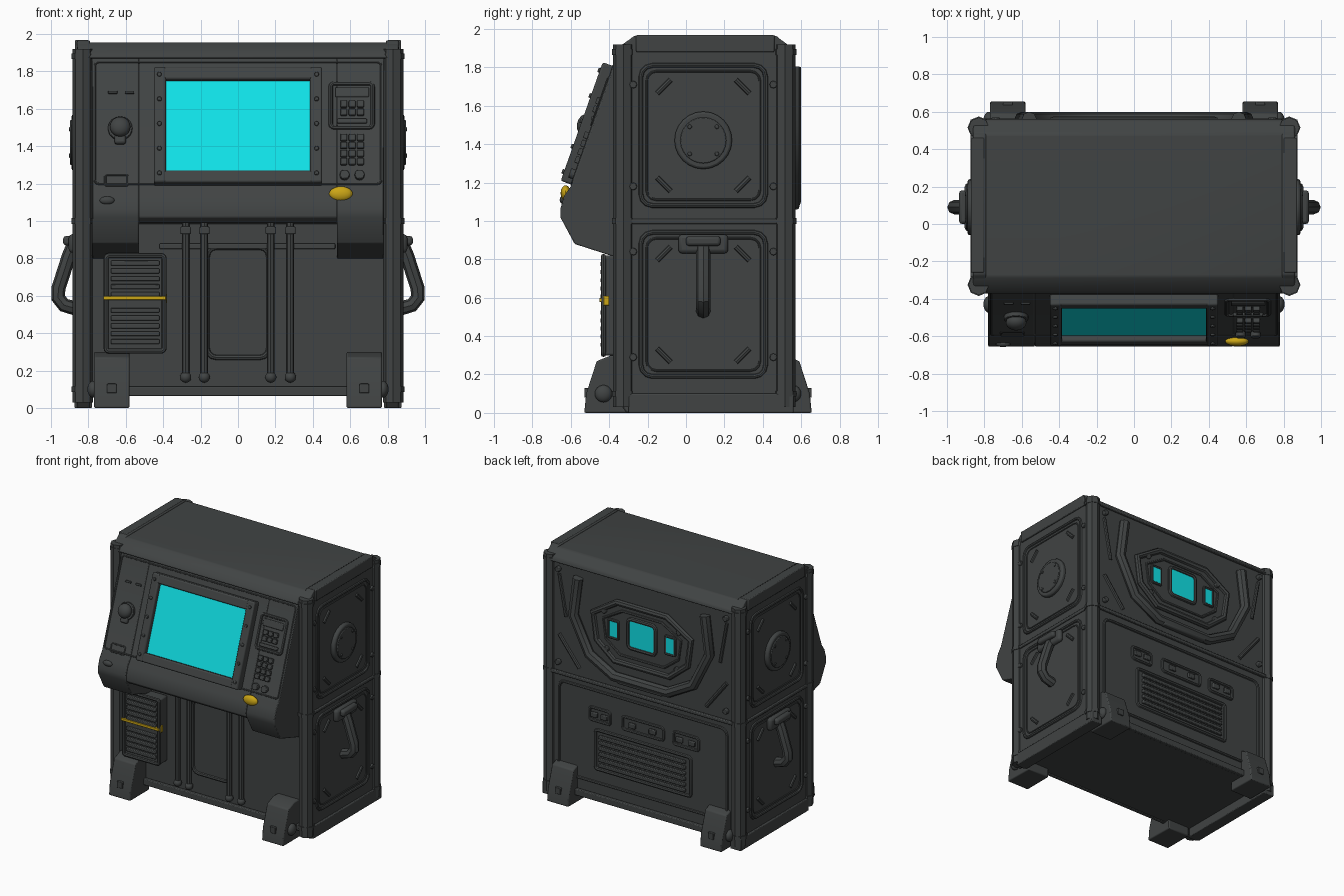
import bpy, bmesh, math
from mathutils import Matrix, Vector

if "Cube" in bpy.data.objects:
    bpy.data.objects.remove(bpy.data.objects["Cube"], do_unlink=True)


def material(name, rgb):
    m = bpy.data.materials.new(name)
    m.use_nodes = True
    m.diffuse_color = (*rgb, 1)
    m.node_tree.nodes["Principled BSDF"].inputs["Base Color"].default_value = (*rgb, 1)
    return m


GREY = material("dark grey metal", (0.052, 0.057, 0.057))
CYAN = material("cyan screen", (0.005, 0.76, 0.80))
YELLOW = material("warning yellow", (0.60, 0.38, 0.008))
made = []


def plane(origin, u, v=(0, 0, 1)):
    """Local frame: u across, v up, w out of the surface."""
    u, v = Vector(u).normalized(), Vector(v).normalized()
    m = Matrix((u, v, u.cross(v))).transposed().to_4x4()
    m.translation = origin
    return m


SECTION = plane((0, 0, 0), (0, 1, 0))
FRONT = plane((0, -0.33, 0), (1, 0, 0))
BACK = plane((0, 0.54, 0), (-1, 0, 0))
SLOPE = plane((0, -0.486, 1.5), (1, 0, 0), (0, 0.334, 0.943))
SIDES = {"left": plane((0.86, 0.09, 0), (0, 1, 0)),
         "right": plane((-0.86, 0.09, 0), (0, -1, 0))}


def finish(name, mesh, frame, mat, bevel=0):
    mesh.materials.clear()
    mesh.materials.append(mat)
    ob = bpy.data.objects.new(name, mesh)
    bpy.context.collection.objects.link(ob)
    ob.matrix_world = frame
    if bevel:
        b = ob.modifiers.new("Bevel", "BEVEL")
        b.width, b.segments = bevel, 2
    made.append(ob)
    return ob


def poly(name, frame, pts, w0, w1, mat=GREY, bevel=0.0):
    """Flat outline in u, v extruded from w0 to w1."""
    bm = bmesh.new()
    face = bm.faces.new([bm.verts.new((u, v, w0)) for u, v in pts])
    out = bmesh.ops.extrude_face_region(bm, geom=[face])["geom"]
    bmesh.ops.translate(bm, vec=(0, 0, w1 - w0),
                        verts=[g for g in out if isinstance(g, bmesh.types.BMVert)])
    bmesh.ops.recalc_face_normals(bm, faces=bm.faces)
    me = bpy.data.meshes.new(name)
    bm.to_mesh(me)
    bm.free()
    return finish(name, me, frame, mat, bevel)


def box(name, frame, u, v, w, mat=GREY, bevel=0.006):
    pts = [(u[0], v[0]), (u[1], v[0]), (u[1], v[1]), (u[0], v[1])]
    return poly(name, frame, pts, *w, mat, bevel)


def disc(name, frame, u, v, r, w0, w1, mat=GREY, n=24, bevel=0.004):
    pts = [(u + r * math.cos(math.tau * i / n), v + r * math.sin(math.tau * i / n)) for i in range(n)]
    return poly(name, frame, pts, w0, w1, mat, bevel)


def ball(name, frame, centre, radii, mat=GREY):
    bm = bmesh.new()
    bmesh.ops.create_uvsphere(bm, u_segments=20, v_segments=12, radius=1)
    bmesh.ops.transform(bm, verts=bm.verts,
                        matrix=Matrix.Translation(centre) @ Matrix.Diagonal((*radii, 1)))
    me = bpy.data.meshes.new(name)
    bm.to_mesh(me)
    bm.free()
    return finish(name, me, frame, mat)


def tube(name, frame, pts, r, closed=False, mat=GREY):
    cu = bpy.data.curves.new(name, "CURVE")
    cu.dimensions, cu.bevel_depth, cu.bevel_resolution, cu.use_fill_caps = "3D", r, 2, True
    sp = cu.splines.new("POLY")
    sp.points.add(len(pts) - 1)
    for p, co in zip(sp.points, pts):
        p.co = (*co, 1)
    sp.use_cyclic_u = closed
    tmp = bpy.data.objects.new(name, cu)
    me = bpy.data.meshes.new_from_object(tmp)
    bpy.data.objects.remove(tmp)
    return finish(name, me, frame, mat)


def ring(name, frame, u, v, corner, r, w=0.0):
    """Raised rounded-rectangle moulding."""
    pts = []
    for k, (cu, cv) in enumerate([(u[1], v[1]), (u[0], v[1]), (u[0], v[0]), (u[1], v[0])]):
        cu += corner if cu == u[0] else -corner
        cv += corner if cv == v[0] else -corner
        for j in range(4):
            a = math.pi / 2 * (k + j / 3)
            pts.append((cu + corner * math.cos(a), cv + corner * math.sin(a), w))
    return tube(name, frame, pts, r, True)


# Cabinet shell
box("cabinet_core", SECTION, (-0.33, 0.54), (0.07, 1.9), (-0.82, 0.82), bevel=0)
roof = [(-0.375, 1.87), (-0.36, 1.9), (-0.28, 1.955), (0.48, 1.955), (0.555, 1.9), (0.565, 1.87)]
poly("roof_cover", SECTION, roof, -0.86, 0.86, bevel=0.01)
end = [(-0.31, 0), (0.47, 0), (0.55, 0.07), (0.55, 1.89), (0.47, 1.965),
       (-0.27, 1.965), (-0.36, 1.89), (-0.36, 0.07)]
for s, word in ((1, "left"), (-1, "right")):
    poly(word + "_end_panel", SECTION, end, s * 0.79, s * 0.86, bevel=0.008)
    box(word + "_bottom_rail", SECTION, (-0.3, 0.56), (0, 0.1), (s * 0.78, s * 0.875))
    box(word + "_top_rail", SECTION, (-0.26, 0.46), (1.88, 1.968), (s * 0.8, s * 0.872))
    box(word + "_seam_rail", SECTION, (-0.36, 0.55), (0.985, 1.01), (s * 0.8, s * 0.872))
    for y, where in ((-0.325, "front"), (0.515, "back")):
        part = f"{where}_{word}_"
        tube(part + "post", Matrix(), [(s * 0.83, y, 0.03), (s * 0.83, y, 1.92)], 0.055)
        for z in (0.1, 1.0, 1.88):
            tube(part + "post_collar", Matrix(), [(s * 0.83, y, z - 0.015), (s * 0.83, y, z + 0.015)], 0.06)
        # Corner feet
        d = -1 if where == "front" else 1
        base = -0.29 if d < 0 else 0.42
        foot = [(base, 0), (d * 0.655 + (0.125 if d < 0 else 0), 0)]
        tip = foot[1][0]
        foot += [(tip - d * 0.01, 0.1), (tip - d * 0.065, 0.27), (tip - d * 0.14, 0.3), (base, 0.3)]
        poly(part + "foot", SECTION, foot, s * 0.58, s * 0.77, bevel=0.008)
        ball(part + "foot_bolt", Matrix(), (s * 0.775, tip - d * 0.1, 0.1), (0.03, 0.045, 0.045))
        face = FRONT if d < 0 else BACK
        reach = abs(tip - face.translation.y)
        box(part + "foot_lug", face, (s * -d * 0.675 - 0.025, s * -d * 0.675 + 0.025), (0.08, 0.13),
            (reach - 0.04, reach), bevel=0.004)
for f, where in ((FRONT, "front"), (BACK, "back")):
    box(where + "_seam", f, (-0.8, 0.8), (0.985, 1.01), (0, 0.025))
    box(where + "_skirt", f, (-0.8, 0.8), (0.065, 0.115), (0, 0.03))

# Side panels, vent caps and carrying handles
for word, f in SIDES.items():
    for v in ((1.08, 1.81), (0.19, 0.94)):
        ring(word + "_panel_moulding", f, (-0.325, 0.325), v, 0.06, 0.012)
        ring(word + "_inner_moulding", f, (-0.295, 0.295), (v[0] + 0.03, v[1] - 0.03), 0.05, 0.006)
        for a in (-1, 1):
            for vv, t in ((v[0] + 0.11, 1), (v[1] - 0.11, -1)):
                tube(word + "_panel_rib", f, [(a * 0.24, vv + t * 0.035, 0), (a * 0.17, vv - t * 0.035, 0)], 0.014)
            for vv in (v[0] + 0.1, v[1] - 0.1):
                disc(word + "_rivet", f, a * 0.365, vv, 0.02, -0.01, 0.014, n=8)
    disc(word + "_round_cap", f, 0, 1.42, 0.15, -0.01, 0.03, bevel=0.012)
    disc(word + "_cap_face", f, 0, 1.42, 0.12, 0.0, 0.038, n=24)
    for i in range(4):
        a = math.pi / 4 + i * math.pi / 2
        disc(word + "_cap_bolt", f, 0.1 * math.cos(a), 1.42 + 0.1 * math.sin(a), 0.012, 0.03, 0.044, n=8)
    box(word + "_handle_mount", f, (-0.13, 0.13), (0.83, 0.93), (0, 0.045), bevel=0.02)
    box(word + "_handle_hinge", f, (-0.09, 0.09), (0.87, 0.92), (0.03, 0.075), bevel=0.015)
    tube(word + "_handle", f, [(0, 0.87, 0.02), (0, 0.81, 0.045), (0, 0.64, 0.1), (0, 0.59, 0.102),
                               (0, 0.55, 0.07), (0, 0.53, 0.0)], 0.038)

# Sloping console with deeper cheeks
top = [(-0.3, 1.88), (-0.352, 1.88), (-0.6, 1.18), (-0.635, 1.13), (-0.655, 1.06), (-0.655, 1.02)]
poly("console", SECTION, top + [(-0.62, 0.99), (-0.3, 0.99)], -0.53, 0.53, bevel=0.006)
for s, word in ((1, "left"), (-1, "right")):
    poly(word + "_console_cheek", SECTION, top + [(-0.58, 0.88), (-0.3, 0.79)],
         s * 0.53, s * 0.78, bevel=0.006)

# Screen and its frame
for u in ((-0.45, -0.385), (0.385, 0.45)):
    box("screen_frame_side", SLOPE, u, (-0.33, 0.325), (-0.01, 0.06), bevel=0.01)
for v in ((-0.33, -0.262), (0.255, 0.325)):
    box("screen_frame_rail", SLOPE, (-0.45, 0.45), v, (-0.01, 0.058), bevel=0.01)
box("screen", SLOPE, (-0.39, 0.39), (-0.265, 0.26), (0.015, 0.024), CYAN, 0)
for i in range(5):
    v = -0.28 + i * 0.14
    for s in (-1, 1):
        disc("frame_bolt", SLOPE, s * 0.42, v, 0.013, 0.05, 0.07, n=8)

# Knob, keypads and small controls
disc("knob_base", SLOPE, -0.63, -0.01, 0.065, 0, 0.025)
ball("knob", SLOPE, (-0.63, -0.01, 0.04), (0.055, 0.055, 0.04))
box("knob_stub", SLOPE, (-0.66, -0.6), (-0.1, -0.05), (0, 0.035), bevel=0.012)
ring("label_plate", SLOPE, (-0.71, -0.59), (-0.33, -0.27), 0.008, 0.006)
for u in (-0.67, -0.58):
    box("small_vent", SLOPE, (u - 0.025, u + 0.025), (0.19, 0.205), (0, 0.012), bevel=0.003)
ring("keypad_moulding", SLOPE, (0.495, 0.72), (0.0, 0.25), 0.02, 0.012)
box("keypad_display", SLOPE, (0.53, 0.69), (0.02, 0.045), (0, 0.02))
box("keypad_hood", SLOPE, (0.52, 0.7), (0.17, 0.225), (0, 0.012))
for c in range(3):
    u = 0.565 + c * 0.045
    for v in (0.082, 0.128, -0.062, -0.107, -0.153, -0.198):
        box("key", SLOPE, (u - 0.018, u + 0.018), (v - 0.018, v + 0.018), (0, 0.026), bevel=0.005)
for u in (0.57, 0.65):
    disc("push_button", SLOPE, u, -0.275, 0.026, 0, 0.03, n=16)
ring("console_border", SLOPE, (-0.765, 0.765), (-0.32, 0.37), 0.02, 0.006)
ball("emergency_button", Matrix(), (0.55, -0.627, 1.145), (0.063, 0.026, 0.04), YELLOW)
ball("toggle", Matrix(), (-0.7, -0.64, 1.11), (0.04, 0.018, 0.022))

# Lower front: door, pipes, louvre box
ring("door_moulding", FRONT, (-0.165, 0.165), (0.27, 0.86), 0.05, 0.014)
box("cross_bar", FRONT, (-0.42, 0.52), (0.85, 0.88), (0, 0.025))
for u in (-0.28, -0.18, 0.175, 0.28):
    tube("front_pipe", FRONT, [(u, 0.16, 0.03), (u, 1.0, 0.03)], 0.02)
    ball("pipe_end", FRONT, (u, 0.165, 0.03), (0.03, 0.03, 0.03))
    box("pipe_clamp", FRONT, (u - 0.028, u + 0.028), (0.93, 0.97), (0, 0.055))
box("louvre_box", FRONT, (-0.71, -0.39), (0.3, 0.82), (0, 0.095), bevel=0.01)
ring("louvre_border", FRONT, (-0.705, -0.395), (0.305, 0.815), 0.015, 0.014, 0.1)
for i in range(11):
    if i != 5:
        v = 0.355 + i * 0.042
        box("louvre", FRONT, (-0.68, -0.42), (v - 0.013, v + 0.013), (0.09, 0.115), bevel=0.005)
box("yellow_strip", FRONT, (-0.72, -0.385), (0.578, 0.598), (0.09, 0.121), YELLOW, 0.003)
box("yellow_strip_clip", FRONT, (-0.4, -0.38), (0.56, 0.61), (0.07, 0.1), YELLOW, 0.003)

# Back upper: instrument bezel, windows and surrounding guard
half = [(0.22, 1.69), (0.43, 1.56), (0.4, 1.35), (0.24, 1.22)]
octagon = half + [(-u, v) for u, v in reversed(half)]
poly("bezel_plate", BACK, octagon, 0, 0.012, bevel=0.004)
tube("bezel_rim", BACK, [(u, v, 0.01) for u, v in octagon], 0.025, True)
tube("inner_rim", BACK, [(u * 0.8, 1.46 + (v - 1.46) * 0.75, 0.01) for u, v in octagon], 0.012, True)
box("centre_window", BACK, (-0.11, 0.11), (1.37, 1.58), (0.012, 0.02), CYAN, 0)
ring("centre_window_rim", BACK, (-0.12, 0.12), (1.36, 1.59), 0.03, 0.016, 0.015)
guard = [(0.56, 1.8), (0.6, 1.5), (0.46, 1.22), (0.24, 1.1)]
path = guard + [(-u, v) for u, v in reversed(guard)]
tube("guard_rail", BACK, [(u, v, 0.02) for u, v in path], 0.04)
for s in (-1, 1):
    box("side_window", BACK, (s * 0.25 - 0.033, s * 0.25 + 0.033), (1.41, 1.53), (0.012, 0.02), CYAN, 0)
    ring("side_window_rim", BACK, (s * 0.25 - 0.042, s * 0.25 + 0.042), (1.4, 1.54), 0.01, 0.011, 0.014)
    tube("corner_brace", BACK, [(s * 0.74, 1.3, 0), (s * 0.56, 1.07, 0)], 0.016)
    tube("upper_brace", BACK, [(s * 0.74, 1.78, 0), (s * 0.68, 1.45, 0)], 0.014)
    for u, v in ((0.74, 1.08), (0.74, 1.82), (0.33, 1.6), (0.31, 1.3)):
        disc("back_bolt", BACK, s * u, v, 0.022, 0, 0.03, n=8)
box("guard_foot", BACK, (-0.2, 0.2), (1.06, 1.11), (0, 0.05), bevel=0.012)

# Back lower: service panel, sockets and grille
ring("service_panel_moulding", BACK, (-0.74, 0.74), (0.2, 0.93), 0.05, 0.012)
for u, w in ((-0.38, 0.09), (0, 0.18), (0.38, 0.11)):
    ring("socket_rim", BACK, (u - w, u + w), (0.69, 0.79), 0.02, 0.012)
    for du in (-w / 2, w / 2):
        box("socket", BACK, (u + du - 0.03, u + du + 0.03), (0.72, 0.76), (0, 0.02))
ring("grille_rim", BACK, (-0.42, 0.42), (0.31, 0.62), 0.02, 0.014)
for i in range(6):
    v = 0.35 + i * 0.045
    box("grille_slat", BACK, (-0.38, 0.38), (v - 0.013, v + 0.013), (0, 0.022), bevel=0.005)

# Smooth the rounded parts while keeping edges crisp
for ob in bpy.context.selected_objects:
    ob.select_set(False)
for ob in made:
    ob.select_set(True)
bpy.context.view_layer.objects.active = made[0]
bpy.ops.object.shade_smooth_by_angle(angle=math.radians(35))
